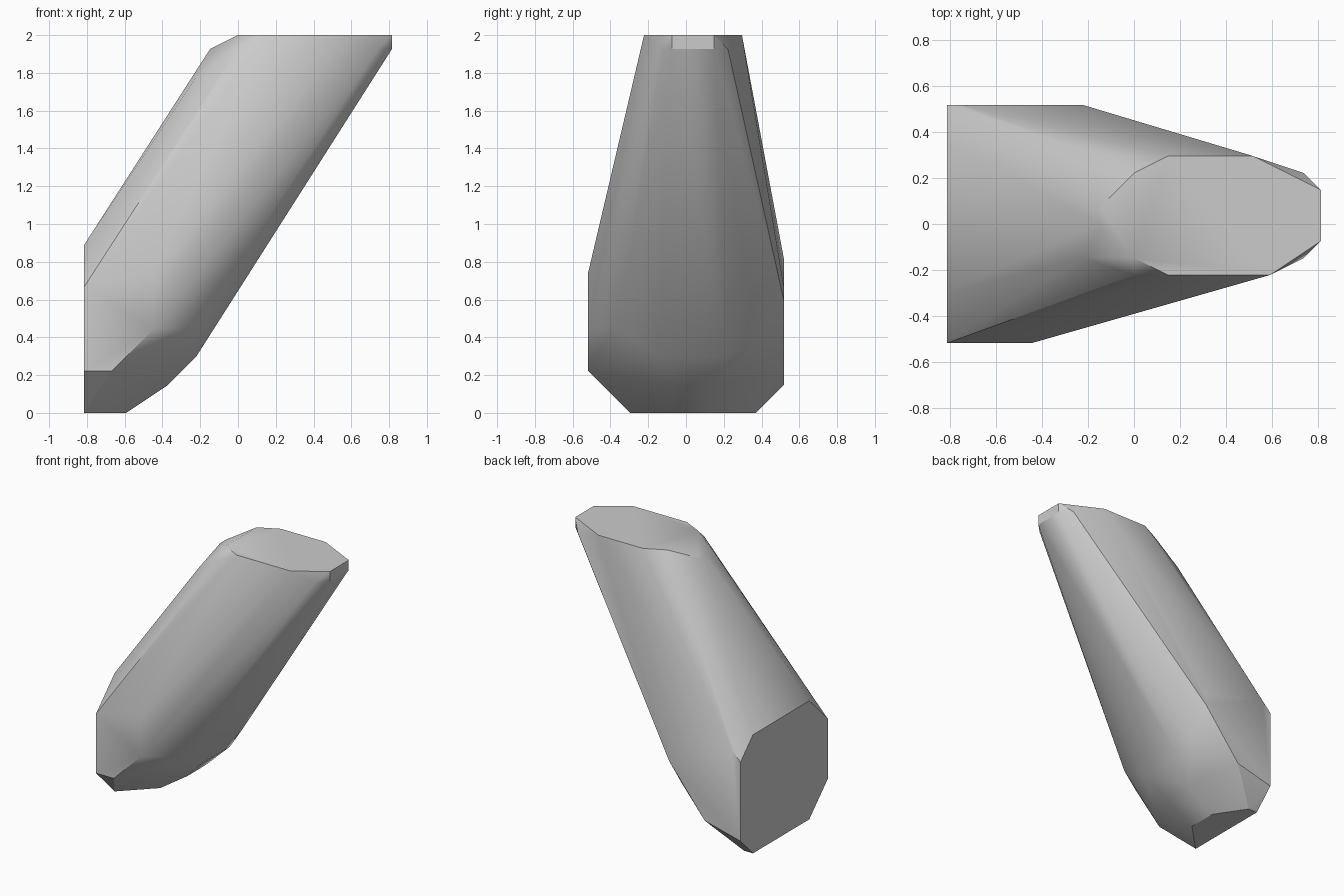
import bpy
import bmesh
import math

cube = bpy.data.objects.get("Cube")
if cube:
    bpy.data.objects.remove(cube, do_unlink=True)

UNIT = 2 / 27    # the model is laid out on a regular lattice
END, TOP, FRONT, BACK = -11, 27, -7, 7


def make_material(name, value):
    material = bpy.data.materials.new(name)
    material.use_nodes = True
    color = (value, value, value, 1)
    material.diffuse_color = color
    shader = next(n for n in material.node_tree.nodes if n.type == "BSDF_PRINCIPLED")
    shader.inputs["Base Color"].default_value = color
    return material


def make_hull(name, points, material):
    """Wrap a tight convex skin around the section corners."""
    bm = bmesh.new()
    for point in points:
        bm.verts.new([c * UNIT for c in point])
    bmesh.ops.convex_hull(bm, input=bm.verts[:])
    loose = [v for v in bm.verts if not v.link_faces]
    bmesh.ops.delete(bm, geom=loose, context="VERTS")
    bmesh.ops.dissolve_limit(bm, angle_limit=math.radians(0.5),
                             verts=bm.verts[:], edges=bm.edges[:])
    bmesh.ops.recalc_face_normals(bm, faces=bm.faces[:])
    mesh = bpy.data.meshes.new(name)
    bm.to_mesh(mesh)
    bm.free()
    mesh.materials.append(material)
    obj = bpy.data.objects.new(name, mesh)
    bpy.context.collection.objects.link(obj)
    bpy.ops.object.select_all(action="DESELECT")
    obj.select_set(True)
    bpy.context.view_layer.objects.active = obj
    bpy.ops.object.shade_smooth_by_angle(angle=math.radians(30))
    return obj


# Octagonal upright end: (y, z)
end_section = [(-4, 0), (5, 0), (7, 2), (7, 10), (5, 12), (-4, 12), (-7, 9), (-7, 3)]
# Flat level top: (x, y)
top_section = [(0, -2), (2, -3), (8, -3), (11, -1), (11, 2), (7, 4), (2, 4), (0, 3)]
# Flat cheeks on the front and back sides: (x, z)
front_cheek = [(-9, 3), (-6, 6), (-6, 10)]
back_cheek = [(-10, 11), (-3, 9), (-3, 8), (-7, 3)]
# Small foot under the end: (x, y)
foot_section = [(-10, 5), (-8, 2), (-8, -1)]
# Rounded belly and the bevel around the top: (x, y, z)
belly = [(-5, -1, 2), (-5, 2, 2), (-3, -2, 4), (-3, 3, 4), (-3, -5, 6), (-3, 5, 5)]
top_bevel = [(11, -1, 26), (11, 2, 26), (10, -2, 26), (10, 3, 26), (0, -3, 26),
             (-2, 0, 26), (-2, 1, 26), (-3, -2, 24), (-2, 4, 24)]

corners = [(END, y, z) for y, z in end_section]
corners += [(x, y, TOP) for x, y in top_section]
corners += [(x, FRONT, z) for x, z in front_cheek]
corners += [(x, BACK, z) for x, z in back_cheek]
corners += [(x, y, 0) for x, y in foot_section]
corners += belly + top_bevel

make_hull("leaning_block", corners, make_material("plain grey", 0.6))
